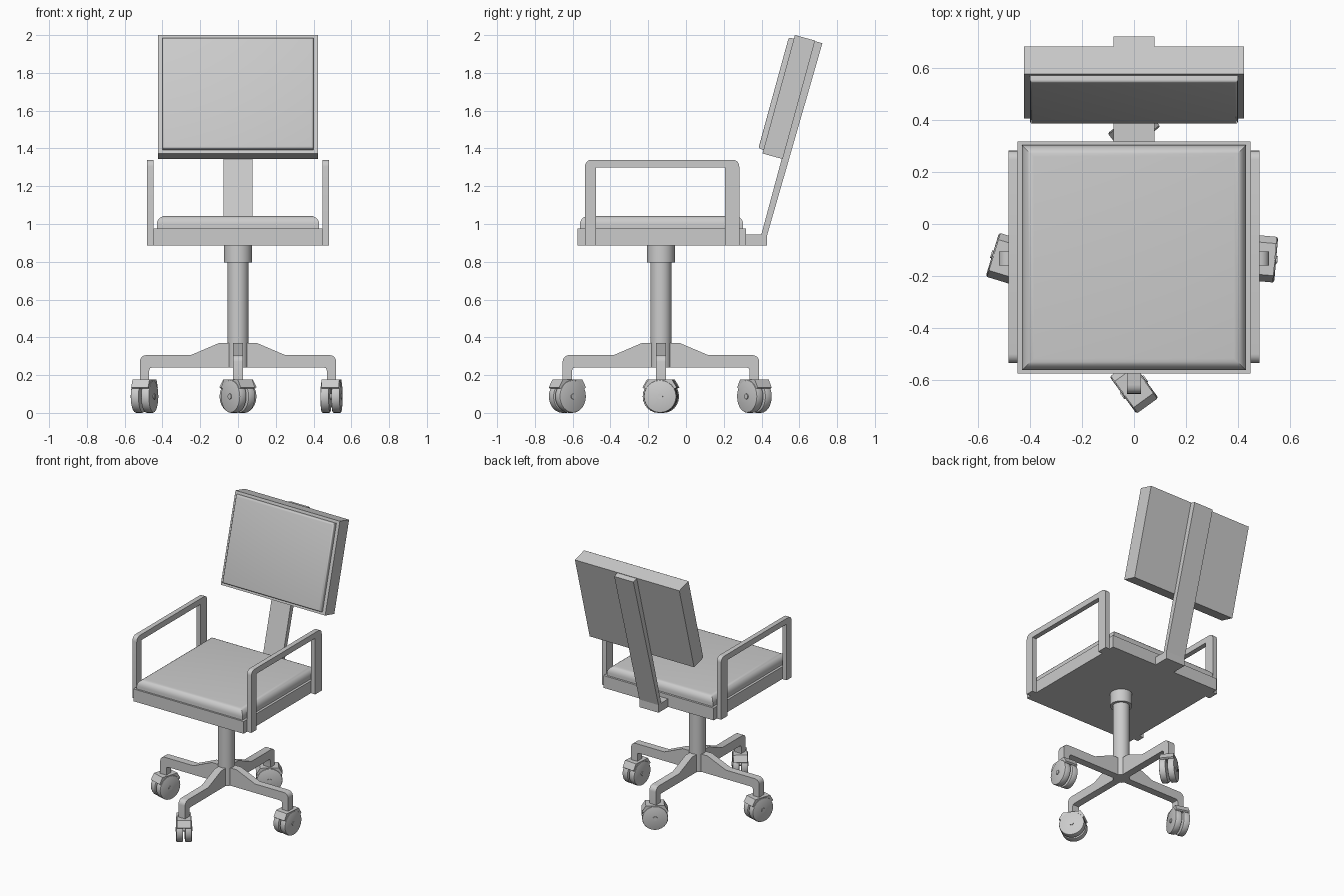
import bpy, bmesh, math
from mathutils import Matrix, Vector

if "Cube" in bpy.data.objects:
    bpy.data.objects.remove(bpy.data.objects["Cube"])

CY = -0.133  # y of the swivel column


def finish(bm, name, mat=None, smooth=False):
    bmesh.ops.recalc_face_normals(bm, faces=bm.faces[:])
    if mat is not None:
        bm.transform(mat)
    me = bpy.data.meshes.new(name)
    bm.to_mesh(me)
    bm.free()
    ob = bpy.data.objects.new(name, me)
    bpy.context.collection.objects.link(ob)
    if smooth:
        bpy.ops.object.select_all(action='DESELECT')
        ob.select_set(True)
        bpy.context.view_layer.objects.active = ob
        bpy.ops.object.shade_smooth_by_angle(angle=math.radians(35))
    return ob


def add_box(bm, lo, hi):
    lo, hi = Vector(lo), Vector(hi)
    m = Matrix.Translation((lo + hi) / 2) @ Matrix.Diagonal((*(hi - lo), 1))
    bmesh.ops.create_cube(bm, size=1, matrix=m)


def box(name, lo, hi, mat=None, top_bevel=0, segs=5):
    bm = bmesh.new()
    add_box(bm, lo, hi)
    if top_bevel:
        edges = [e for e in bm.edges if all(v.co.z > hi[2] - 1e-5 for v in e.verts)]
        bmesh.ops.bevel(bm, geom=edges, offset=top_bevel, segments=segs,
                        profile=0.5, affect='EDGES')
    return finish(bm, name, mat, top_bevel > 0)


def prism_yz(name, pts, x0, x1, mat=None, smooth=False):
    # profile in the y/z plane, extruded along x
    bm = bmesh.new()
    face = bm.faces.new([bm.verts.new((x0, y, z)) for y, z in pts])
    ext = bmesh.ops.extrude_face_region(bm, geom=[face])
    verts = [g for g in ext['geom'] if isinstance(g, bmesh.types.BMVert)]
    bmesh.ops.translate(bm, verts=verts, vec=(x1 - x0, 0, 0))
    return finish(bm, name, mat, smooth)


def arc(cy, cz, r, a0, a1, n=5):
    return [(cy + r * math.cos(math.radians(a0 + (a1 - a0) * i / n)),
             cz + r * math.sin(math.radians(a0 + (a1 - a0) * i / n))) for i in range(n + 1)]


def cylinder(name, r, z0, z1, mat=None, sides=32, bevel=0):
    bm = bmesh.new()
    bmesh.ops.create_cone(bm, cap_ends=True, segments=sides, radius1=r, radius2=r,
                          depth=z1 - z0, matrix=Matrix.Translation((0, 0, (z0 + z1) / 2)))
    if bevel:
        edges = [e for e in bm.edges if abs(e.verts[0].co.z - e.verts[1].co.z) < 1e-6]
        bmesh.ops.bevel(bm, geom=edges, offset=bevel, segments=2, profile=0.5, affect='EDGES')
    return finish(bm, name, mat, True)


# Seat pan and cushion
box("seat_base", (-0.448, -0.575, 0.886), (0.448, 0.318, 0.976))
box("seat_cushion", (-0.43, -0.562, 0.97), (0.43, 0.303, 1.043), top_bevel=0.045)

# Armrests: inverted U frames with rounded top corners
arm = [(-0.535, 0.886)] + arc(-0.500, 1.305, 0.035, 180, 90) + arc(0.247, 1.305, 0.035, 90, 0) \
    + [(0.282, 0.886), (0.206, 0.886), (0.206, 1.298), (-0.477, 1.298), (-0.477, 0.886)]
prism_yz("armrest_right", arm, 0.448, 0.483, smooth=True)
prism_yz("armrest_left", arm, -0.483, -0.448, smooth=True)

# Back support bar
prism_yz("back_support", [(0.31, 0.886), (0.43, 0.886), (0.43, 0.942), (0.722, 1.957),
                          (0.675, 1.97), (0.399, 0.945), (0.31, 0.945)], -0.078, 0.078)

# Backrest: local z points forward, local y runs up the tilted back
t = math.radians(15.3)
tilt = Matrix(((1, 0, 0, 0),
               (0, math.sin(t), -math.cos(t), 0.512),
               (0, math.cos(t), math.sin(t), 1.344),
               (0, 0, 0, 1)))
box("backrest_frame", (-0.424, 0, 0), (0.424, 0.65, 0.111), tilt)
box("backrest_cushion", (-0.4, 0.02, 0.1), (0.4, 0.63, 0.139), tilt, top_bevel=0.012, segs=3)

# Column and collar
hub = Matrix.Translation((0, CY, 0))
cylinder("column", 0.056, 0.24, 0.82, hub)
cylinder("column_collar", 0.074, 0.795, 0.89, hub)

# Four legs of the base
leg = [(0, 0.24), (0.455, 0.24), (0.466, 0.236), (0.47, 0.225), (0.47, 0.165), (0.52, 0.165)] \
    + arc(0.485, 0.271, 0.035, 0, 90) + [(0.25, 0.306), (0.10, 0.37), (0, 0.37)]

# Casters: (leg angle about z, from +y; wheel axle angle from +x)
R = 0.087
casters = {"rear": (0, -52), "left": (90, -17), "front": (180, 36), "right": (270, -5)}
for side, (a, axle) in casters.items():
    spin = hub @ Matrix.Rotation(math.radians(a), 4, 'Z')
    prism_yz(side + "_leg", leg, -0.027, 0.027, spin, smooth=True)

    place = Matrix.Translation(spin @ Vector((0, 0.495, 0))) @ Matrix.Rotation(math.radians(axle), 4, 'Z')
    # cover over the wheels
    cover = [(-0.088, 0.135), (-0.062, 0.178), (0.062, 0.178), (0.088, 0.135),
             (0.078, 0.128), (-0.078, 0.128)]
    prism_yz(side + "_caster_cover", cover, -0.047, 0.047, place)
    # twin wheels, axle and hub caps
    along = place @ Matrix.Translation((0, 0, R)) @ Matrix.Rotation(math.pi / 2, 4, 'Y')
    cylinder(side + "_wheel_a", R, 0.006, 0.052, along, 24, 0.007)
    cylinder(side + "_wheel_b", R, -0.052, -0.006, along, 24, 0.007)
    cylinder(side + "_axle", 0.015, -0.057, 0.057, along, 12)
